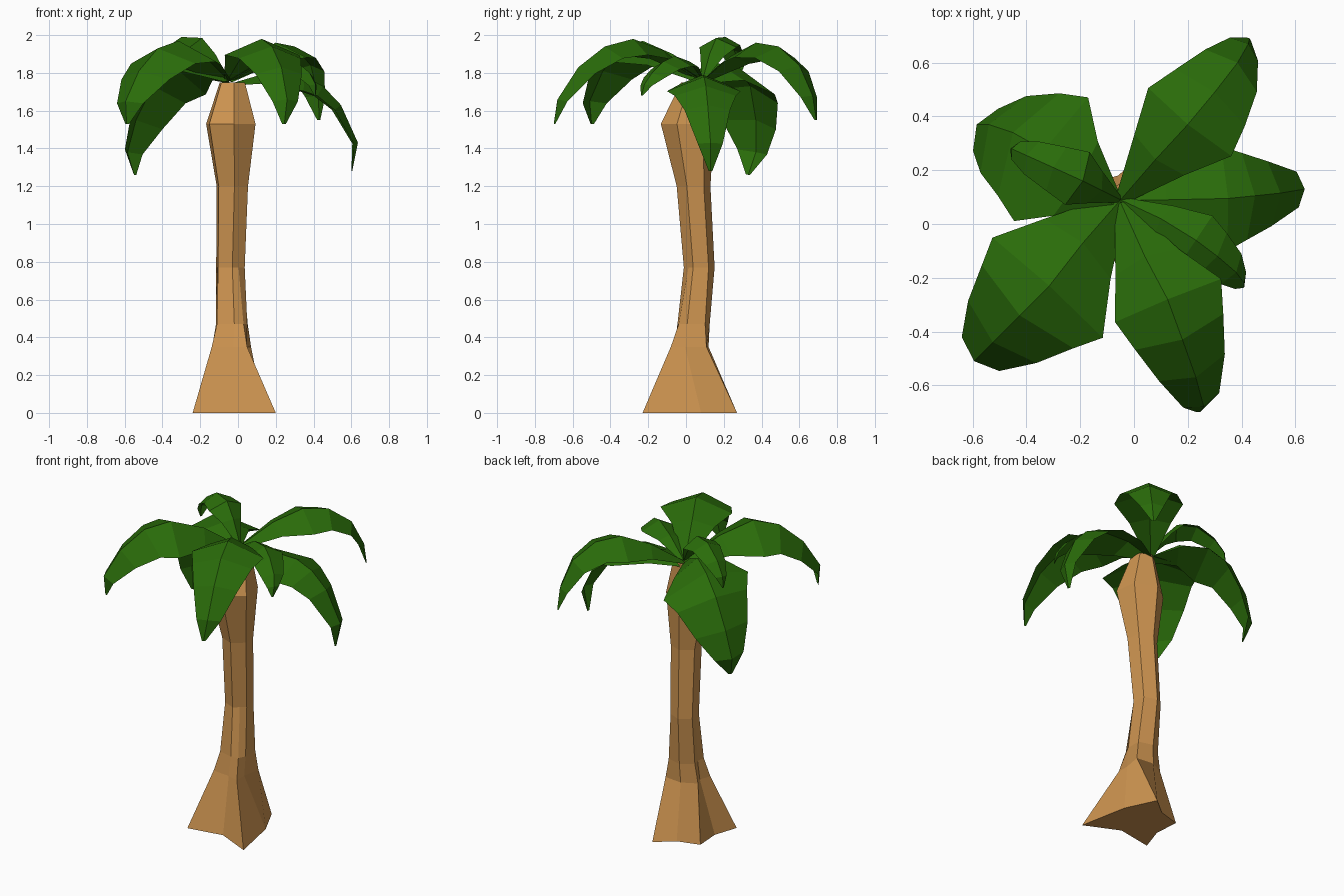
import bpy
import math
from mathutils import Vector

default_cube = bpy.data.objects.get("Cube")
if default_cube:
    bpy.data.objects.remove(default_cube, do_unlink=True)


def make_material(name, colour):
    material = bpy.data.materials.new(name)
    material.use_nodes = True
    material.diffuse_color = colour
    material.node_tree.nodes["Principled BSDF"].inputs["Base Color"].default_value = colour
    return material


bark = make_material("bark brown", (0.61, 0.295, 0.08, 1))
leaf = make_material("leaf green", (0.023, 0.15, 0.003, 1))


def make_object(name, vertices, faces, material):
    mesh = bpy.data.meshes.new(name)
    mesh.from_pydata(vertices, [], faces)
    mesh.materials.append(material)
    mesh.update()
    part = bpy.data.objects.new(name, mesh)
    bpy.context.collection.objects.link(part)
    return part


def make_trunk():
    # Star-shaped foot: x, y, bearing of the edge up the trunk, root swelling
    foot = [(0.14, 0.08, -23, 0), (0.05, 0.27, 37, 0.04),
            (-0.06, 0.18, 97, 0), (-0.2, 0.14, 157, 0.02),
            (-0.19, -0.02, 187, 0), (-0.24, -0.17, 217, 0.04),
            (-0.015, -0.13, 277, 0), (0.2, -0.23, 307, 0.06)]
    sides = len(foot)
    vertices = [(x, y, 0) for x, y, bearing, swelling in foot]
    # Six-sided rings: height, centre x, centre y, radius, share of root swelling
    rings = [(0.35, -0.035, 0.03, 0.09, 1),
             (0.47, -0.03, 0.04, 0.086, 0.4),
             (0.77, -0.04, 0.07, 0.082, 0),
             (1.2, -0.03, 0.04, 0.09, 0),
             (1.53, -0.038, 0.008, 0.142, 0),
             (1.75, -0.03, 0.045, 0.072, 0)]
    for z, cx, cy, radius, share in rings:
        for i, (x, y, bearing, swelling) in enumerate(foot):
            angle = math.radians(bearing)
            # Two edges run up the middle of a hexagon side
            flat = math.cos(math.pi / 6) if i in (4, 7) else 1
            r = radius * flat + swelling * share
            vertices.append((cx + r * math.cos(angle), cy + r * math.sin(angle), z))
    faces = [list(reversed(range(sides)))]
    for ring in range(len(rings)):
        a, b = ring * sides, (ring + 1) * sides
        for i in range(sides):
            j = (i + 1) % sides
            faces.append((a + i, a + j, b + j, b + i))
    faces.append(list(range(len(rings) * sides, len(vertices))))
    return make_object("trunk", vertices, faces, bark)


LEAF_PROFILE = (0.12, 0.6, 1, 0.83, 0.62, 0.34, 0.05)


def make_frond(name, half_width, fold, roll, midrib):
    """Folded leaf: a raised midrib with a blade sloping down on each side."""
    rib = [Vector(p) for p in midrib]
    span = rib[-2] - rib[0]
    left = Vector((-span.y, span.x, 0)).normalized()
    left.z = roll
    vertices, faces = [], []
    for i, point in enumerate(rib):
        tangent = (rib[min(i + 1, len(rib) - 1)] - rib[max(i - 1, 0)]).normalized()
        normal = tangent.cross(left).normalized()
        width = half_width * LEAF_PROFILE[i]
        droop = normal * width * fold
        vertices += [point + left * width - droop, point, point - left * width - droop]
    for i in range(len(rib) - 1):
        for k in (0, 1):
            a = i * 3 + k
            faces.append((a, a + 1, a + 4, a + 3))
    return make_object(name, vertices, faces, leaf)


make_trunk()

# Five large fronds
make_frond("back_left_frond", 0.2, 0.4, 0, [
    (-0.05, 0.09, 1.76), (0.08, 0.24, 1.89), (0.2, 0.37, 1.96), (0.3, 0.49, 1.94),
    (0.385, 0.6, 1.84), (0.425, 0.67, 1.68), (0.43, 0.69, 1.55)])
make_frond("left_frond", 0.195, 0.4, 0, [
    (-0.05, 0.09, 1.74), (0.12, 0.09, 1.79), (0.35, 0.095, 1.78), (0.45, 0.105, 1.73),
    (0.545, 0.115, 1.63), (0.635, 0.13, 1.43), (0.605, 0.13, 1.28)])
make_frond("front_left_frond", 0.213, 0.4, 0, [
    (-0.05, 0.08, 1.77), (0.04, -0.12, 1.92), (0.125, -0.28, 1.98), (0.18, -0.43, 1.94),
    (0.23, -0.57, 1.83), (0.26, -0.68, 1.66), (0.245, -0.7, 1.53)])
make_frond("front_right_frond", 0.277, 0.4, 0, [
    (-0.05, 0.09, 1.76), (-0.19, -0.07, 1.9), (-0.315, -0.23, 1.97), (-0.425, -0.34, 1.93),
    (-0.525, -0.44, 1.81), (-0.595, -0.51, 1.65), (-0.59, -0.5, 1.53)])
make_frond("back_right_frond", 0.268, 0.42, 0.15, [
    (-0.05, 0.05, 1.76), (-0.2, 0.17, 1.85), (-0.335, 0.275, 1.83), (-0.45, 0.34, 1.73),
    (-0.54, 0.37, 1.55), (-0.585, 0.37, 1.38), (-0.55, 0.33, 1.26)])

# Two small upper fronds
make_frond("small_left_frond", 0.11, 0.5, 0, [
    (-0.05, 0.09, 1.76), (0.1, 0.02, 1.86), (0.23, -0.06, 1.89), (0.31, -0.12, 1.86),
    (0.38, -0.18, 1.8), (0.41, -0.22, 1.74), (0.41, -0.235, 1.68)])
make_frond("small_right_frond", 0.108, 0.5, 0, [
    (-0.05, 0.09, 1.77), (-0.12, 0.125, 1.9), (-0.19, 0.16, 1.985), (-0.3, 0.21, 1.99),
    (-0.4, 0.255, 1.92), (-0.455, 0.28, 1.84), (-0.46, 0.28, 1.77)])
